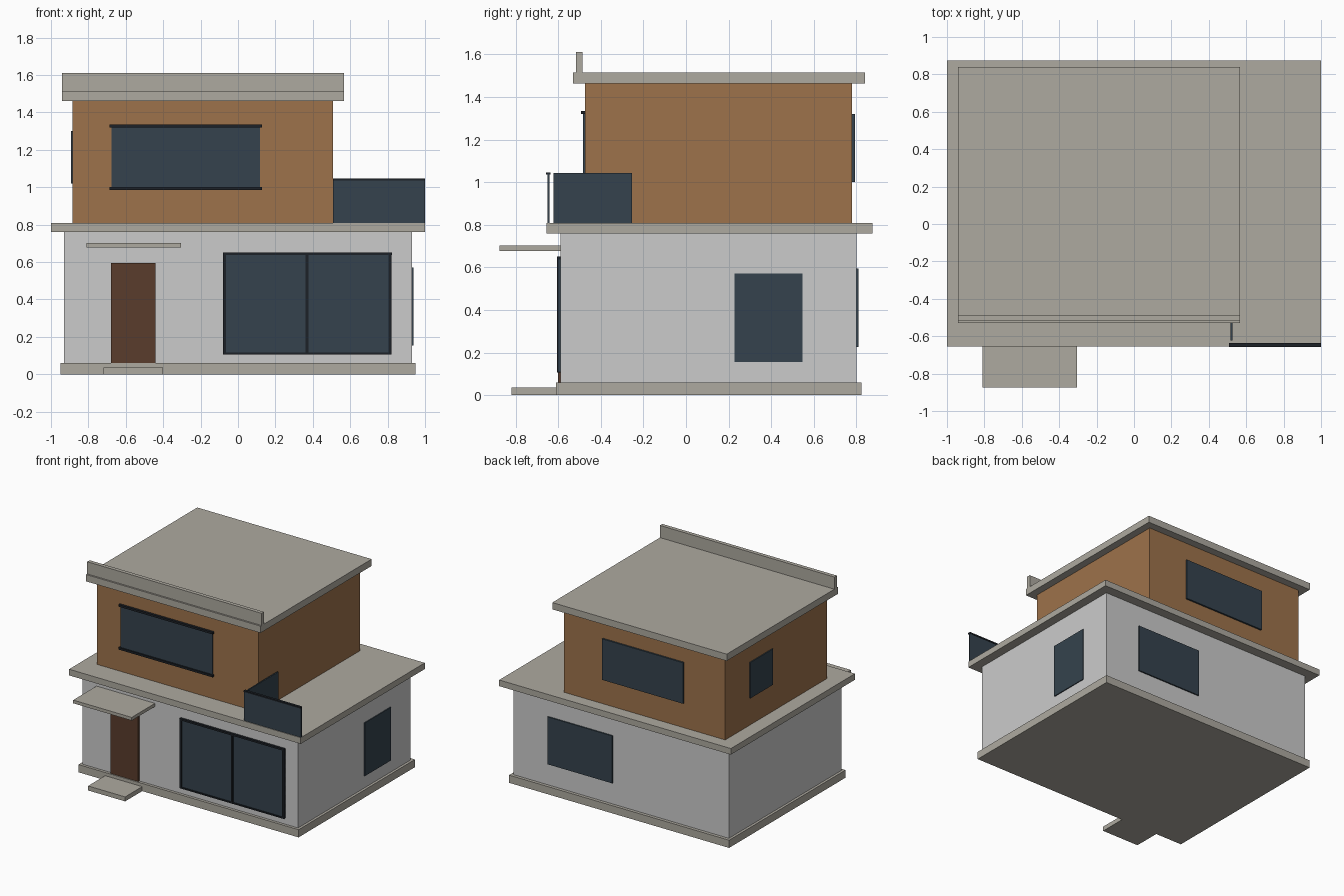
import bpy


def material(name, rgb):
    m = bpy.data.materials.new(name)
    m.diffuse_color = (*rgb, 1)
    return m


CONCRETE = material("concrete", (0.42, 0.40, 0.35))
PLASTER = material("plaster", (0.70, 0.69, 0.67))
TIMBER = material("timber", (0.34, 0.17, 0.07))
DOOR = material("door_wood", (0.10, 0.045, 0.025))
GLASS = material("dark_glass", (0.035, 0.055, 0.075))
FRAME = material("dark_frame", (0.012, 0.015, 0.02))


def box(name, x, y, z, mat):
    """Box from (min, max) ranges on each axis."""
    bpy.ops.mesh.primitive_cube_add(size=1, location=[sum(r) / 2 for r in (x, y, z)])
    ob = bpy.context.object
    ob.name = name
    ob.scale = [r[1] - r[0] for r in (x, y, z)]
    bpy.ops.object.transform_apply(location=False, rotation=False, scale=True)
    ob.data.materials.append(mat)
    return ob


# Ground floor
box("plinth", (-0.95, 0.95), (-0.61, 0.825), (0, 0.06), CONCRETE)
box("ground_floor_walls", (-0.93, 0.93), (-0.588, 0.80), (0.06, 0.76), PLASTER)
box("middle_slab", (-1, 1), (-0.655, 0.875), (0.76, 0.808), CONCRETE)

# Upper floor and roof
box("upper_floor_walls", (-0.885, 0.508), (-0.475, 0.78), (0.808, 1.462), TIMBER)
box("roof_slab", (-0.94, 0.566), (-0.53, 0.84), (1.462, 1.515), CONCRETE)
box("roof_parapet", (-0.94, 0.566), (-0.517, -0.487), (1.515, 1.61), CONCRETE)

# Entrance
box("front_door", (-0.68, -0.44), (-0.602, -0.585), (0.06, 0.595), DOOR)
box("door_step", (-0.72, -0.40), (-0.82, -0.605), (0, 0.035), CONCRETE)
box("door_canopy", (-0.81, -0.305), (-0.875, -0.585), (0.677, 0.702), CONCRETE)

# Large front window with uprights and rails
box("front_window_glass", (-0.075, 0.82), (-0.598, -0.585), (0.11, 0.645), GLASS)
for i, x in enumerate((-0.071, 0.37, 0.812)):
    box(f"front_window_upright_{i}", (x - 0.008, x + 0.008), (-0.606, -0.585), (0.11, 0.645), FRAME)
box("front_window_head", (-0.08, 0.823), (-0.606, -0.585), (0.638, 0.652), FRAME)
box("front_window_sill", (-0.08, 0.82), (-0.606, -0.585), (0.107, 0.117), FRAME)

# Upper front window
box("upper_window_glass", (-0.675, 0.117), (-0.483, -0.47), (0.99, 1.327), GLASS)
for name, z in (("head", 1.327), ("sill", 0.992)):
    box(f"upper_window_{name}", (-0.687, 0.127), (-0.494, -0.47), (z - 0.008, z + 0.008), FRAME)

# Side and back windows
box("right_window", (0.92, 0.937), (0.227, 0.547), (0.155, 0.57), GLASS)
box("left_upper_window", (-0.893, -0.875), (0.20, 0.48), (1.02, 1.30), GLASS)
box("back_window", (0.07, 0.63), (0.79, 0.81), (0.225, 0.595), GLASS)
box("back_upper_window", (-0.53, 0.17), (0.77, 0.793), (1.0, 1.32), GLASS)

# Balcony balustrade
box("balcony_front_glass", (0.508, 1.0), (-0.65, -0.64), (0.808, 1.04), GLASS)
box("balcony_front_rail", (0.508, 1.0), (-0.657, -0.637), (1.035, 1.046), FRAME)
box("balcony_side_glass", (0.516, 0.526), (-0.622, -0.253), (0.808, 1.042), GLASS)
